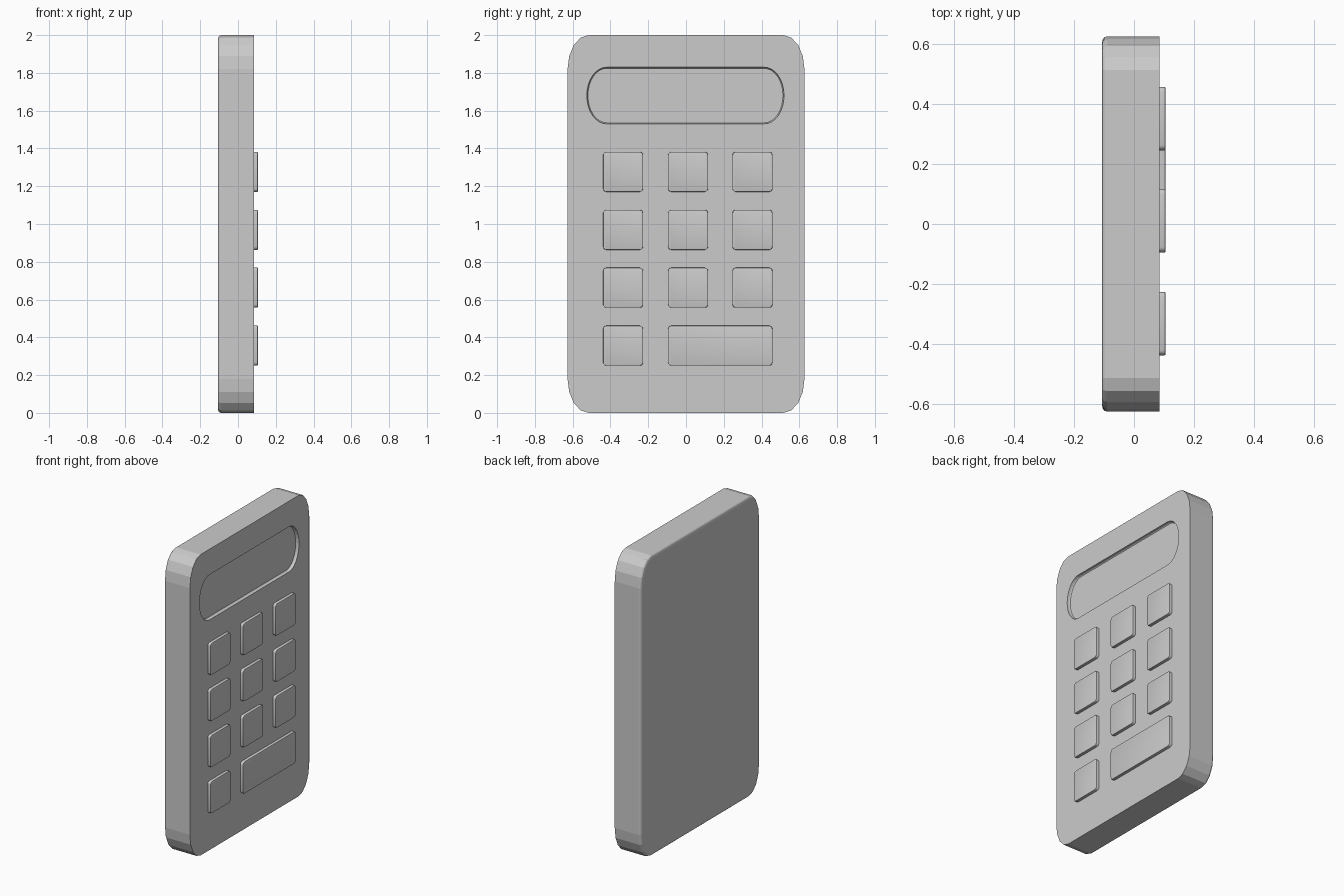
import bpy, bmesh, math

if "Cube" in bpy.data.objects:
    bpy.data.objects.remove(bpy.data.objects["Cube"])


def outline(cy, cz, hy, hz, ry, rz, seg):
    """Rounded rectangle in the YZ plane with elliptical corners."""
    pts = []
    for q, (sy, sz) in enumerate([(1, 1), (-1, 1), (-1, -1), (1, -1)]):
        for i in range(seg + 1):
            a = math.pi / 2 * (q + i / seg)
            pts.append((cy + sy * (hy - ry) + ry * math.cos(a),
                        cz + sz * (hz - rz) + rz * math.sin(a)))
    return pts


def loft(name, cy, cz, hy, hz, ry, rz, seg, layers, smooth=30):
    """Stack rounded outlines along x; layers are (x, inset)."""
    bm = bmesh.new()
    rings = []
    for x, d in layers:
        pts = outline(cy, cz, hy - d, hz - d, ry - d, rz - d, seg)
        rings.append([bm.verts.new((x, y, z)) for y, z in pts])
    n = len(rings[0])
    for a, b in zip(rings, rings[1:]):
        for i in range(n):
            j = (i + 1) % n
            bm.faces.new((a[i], a[j], b[j], b[i]))
    bm.faces.new(rings[0])
    bm.faces.new(rings[-1])
    bmesh.ops.recalc_face_normals(bm, faces=bm.faces)
    me = bpy.data.meshes.new(name)
    bm.to_mesh(me)
    bm.free()
    ob = bpy.data.objects.new(name, me)
    bpy.context.collection.objects.link(ob)
    bpy.ops.object.select_all(action='DESELECT')
    ob.select_set(True)
    bpy.context.view_layer.objects.active = ob
    if smooth:
        bpy.ops.object.shade_smooth_by_angle(angle=math.radians(smooth))
    return ob


FRONT = 0.085

# Body slab with a softened back edge
body = loft("body", 0, 1.0, 0.627, 1.0, 0.112, 0.18, 4,
            [(-0.107, 0.022), (-0.104, 0.009), (-0.098, 0.003),
             (-0.090, 0), (FRONT, 0)], smooth=0)

# Display recess cut into the front face
cutter = loft("display_cutter", -0.003, 1.68, 0.522, 0.15, 0.105, 0.149, 8,
              [(FRONT - 0.02, 0.006), (FRONT - 0.015, 0.002),
               (FRONT, 0), (FRONT + 0.05, 0)], smooth=0)
cutter.hide_render = True
cutter.hide_set(True)
cut = body.modifiers.new("display_recess", 'BOOLEAN')
cut.operation = 'DIFFERENCE'
cut.solver = 'EXACT'
cut.object = cutter


# Keys: three columns by four rows, the last one double width
def key(name, y0, y1, zc):
    loft(name, (y0 + y1) / 2, zc, (y1 - y0) / 2, 0.106, 0.018, 0.018, 3,
         [(FRONT - 0.01, 0), (FRONT + 0.016, 0),
          (FRONT + 0.019, 0.001), (FRONT + 0.02, 0.004)])


columns = [-0.439, -0.095, 0.246]
for r, z in enumerate([1.276, 0.969, 0.663, 0.356]):
    for c, y in enumerate(columns):
        if r == 3 and c == 2:
            continue
        wide = r == 3 and c == 1
        key("wide_key" if wide else f"key_{r}_{c}",
            y, 0.458 if wide else y + 0.212, z)
